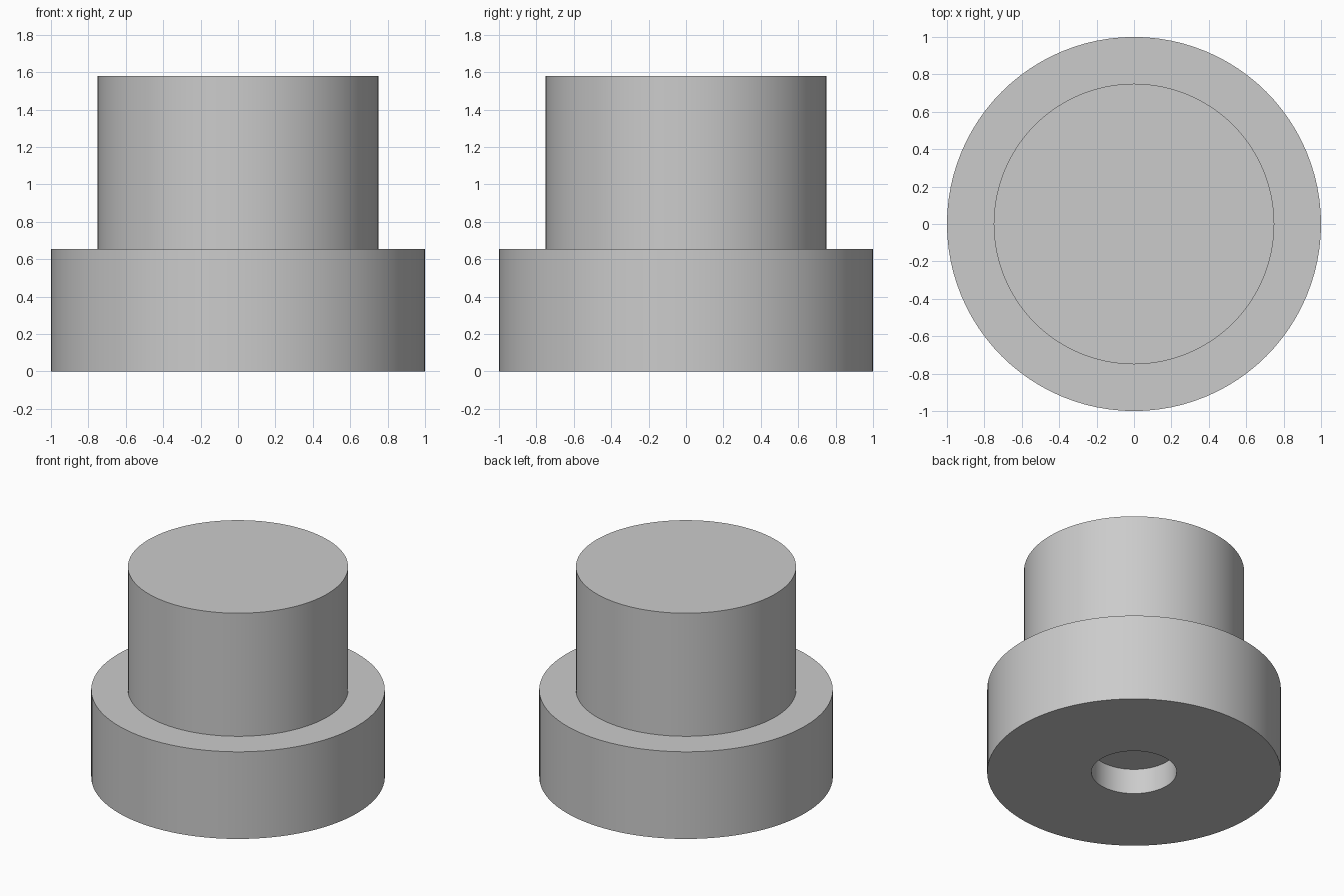
import bpy
import bmesh
from math import radians, tau

if "Cube" in bpy.data.objects:
    bpy.data.objects.remove(bpy.data.objects["Cube"], do_unlink=True)

SEGMENTS = 96
BASE_RADIUS, BASE_TOP = 1.0, 0.655
HEAD_RADIUS, HEAD_TOP = 0.75, 1.58
HOLE_RADIUS, HOLE_DEPTH = 0.29, 0.19

# Plain grey
grey = bpy.data.materials.new("grey")
grey.use_nodes = True
colour = (0.6, 0.6, 0.6, 1)
grey.diffuse_color = colour
grey.node_tree.nodes["Principled BSDF"].inputs["Base Color"].default_value = colour


def lathe(name, profile):
    """Revolve a (radius, height) profile around z."""
    bm = bmesh.new()
    verts = [bm.verts.new((r, 0, z)) for r, z in profile]
    edges = [bm.edges.new(pair) for pair in zip(verts, verts[1:])]
    bmesh.ops.spin(bm, geom=verts + edges, cent=(0, 0, 0), axis=(0, 0, 1),
                   angle=tau, steps=SEGMENTS, use_duplicate=False)
    bmesh.ops.remove_doubles(bm, verts=bm.verts, dist=0.0001)
    bmesh.ops.recalc_face_normals(bm, faces=bm.faces)
    mesh = bpy.data.meshes.new(name)
    bm.to_mesh(mesh)
    bm.free()
    mesh.materials.append(grey)
    obj = bpy.data.objects.new(name, mesh)
    bpy.context.collection.objects.link(obj)
    bpy.ops.object.select_all(action="DESELECT")
    obj.select_set(True)
    bpy.context.view_layer.objects.active = obj
    bpy.ops.object.shade_smooth_by_angle(angle=radians(30))
    return obj


# Stepped plug: blind hole underneath, wide base, narrower solid head
lathe("stepped_plug", [
    (0, HOLE_DEPTH),
    (HOLE_RADIUS, HOLE_DEPTH),
    (HOLE_RADIUS, 0),
    (BASE_RADIUS, 0),
    (BASE_RADIUS, BASE_TOP),
    (HEAD_RADIUS, BASE_TOP),
    (HEAD_RADIUS, HEAD_TOP),
    (0, HEAD_TOP),
])
